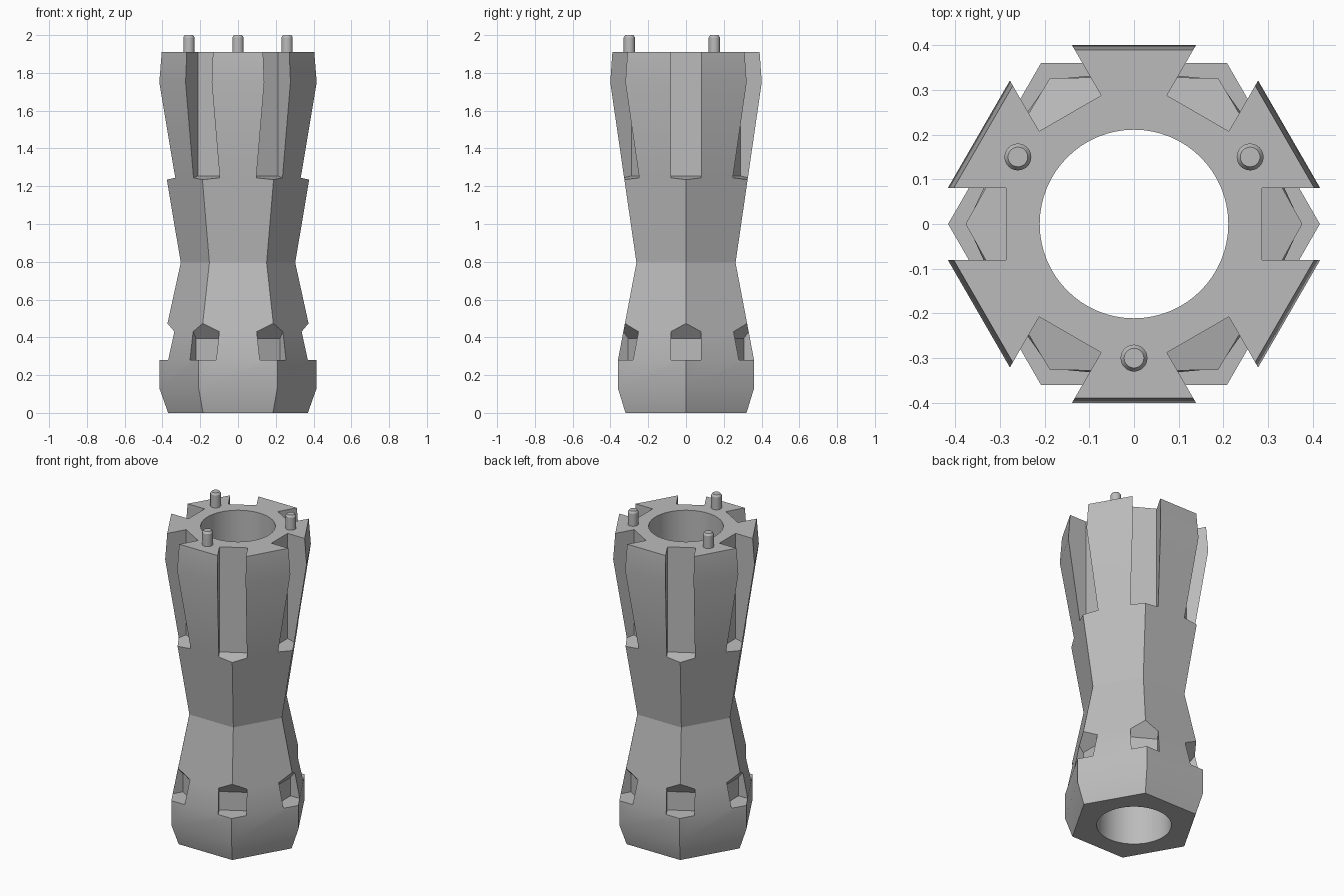
import bpy, bmesh
from math import cos, sin, pi, radians

if "Cube" in bpy.data.objects:
    bpy.data.objects.remove(bpy.data.objects["Cube"], do_unlink=True)

grey = bpy.data.materials.new("matte grey")
grey.use_nodes = True
colour = (0.5, 0.5, 0.5, 1)
grey.diffuse_color = colour
grey.node_tree.nodes["Principled BSDF"].inputs["Base Color"].default_value = colour


def make_object(name, bm):
    bmesh.ops.recalc_face_normals(bm, faces=bm.faces)
    mesh = bpy.data.meshes.new(name)
    bm.to_mesh(mesh)
    bm.free()
    mesh.materials.append(grey)
    obj = bpy.data.objects.new(name, mesh)
    bpy.context.collection.objects.link(obj)
    return obj


def smooth(obj, angle):
    bpy.ops.object.select_all(action="DESELECT")
    obj.select_set(True)
    bpy.context.view_layer.objects.active = obj
    bpy.ops.object.shade_smooth_by_angle(angle=radians(angle))


def add_lathe(bm, profile, sides, x=0, y=0):
    """Closed solid from (radius, z) rings."""
    rings = []
    for r, z in profile:
        rings.append([bm.verts.new((x + r * cos(2 * pi * i / sides),
                                    y + r * sin(2 * pi * i / sides), z))
                      for i in range(sides)])
    for low, high in zip(rings, rings[1:]):
        for i in range(sides):
            j = (i + 1) % sides
            bm.faces.new((low[i], low[j], high[j], high[i]))
    bm.faces.new(rings[0][::-1])
    bm.faces.new(rings[-1])


def add_wedge(bm, profile, half_width, angle):
    """Radial (radius, z) profile extruded sideways, turned to an angle."""
    c, s = cos(angle), sin(angle)
    a, b = [[bm.verts.new((r * c - t * s, r * s + t * c, z)) for r, z in profile]
            for t in (-half_width, half_width)]
    bm.faces.new(a)
    bm.faces.new(b[::-1])
    for i in range(len(a)):
        j = (i + 1) % len(a)
        bm.faces.new((a[i], b[i], b[j], a[j]))


# Waisted hexagonal body
bm = bmesh.new()
add_lathe(bm, [(0.37, 0), (0.416, 0.13), (0.416, 0.28), (0.303, 0.795),
               (0.463, 1.75), (0.45, 1.91)], 6)
body = make_object("hexagonal_body", bm)

# Round bore, tall corner slots and small lower notches, cut in one go
bm = bmesh.new()
add_lathe(bm, [(0.211, -0.1), (0.211, 2.1)], 64)
for k in range(6):
    add_wedge(bm, [(0.286, 1.255), (0.5, 1.207), (0.5, 2.1), (0.286, 2.1)],
              0.08, k * pi / 3)
    add_wedge(bm, [(0.307, 0.28), (0.5, 0.28), (0.5, 0.623), (0.307, 0.395)],
              0.08, k * pi / 3)
cutter = make_object("body_cutter", bm)
cutter.hide_render = True

cut = body.modifiers.new("openings", "BOOLEAN")
cut.operation = "DIFFERENCE"
cut.solver = "EXACT"
cut.object = cutter
bpy.ops.object.select_all(action="DESELECT")
body.select_set(True)
bpy.context.view_layer.objects.active = body
bpy.ops.object.modifier_apply(modifier=cut.name)
bpy.data.objects.remove(cutter, do_unlink=True)
smooth(body, 17.8)

# Three locating pins with chamfered tips
for name, angle in (("left_pin", 30), ("right_pin", 150), ("front_pin", 270)):
    a = radians(angle)
    bm = bmesh.new()
    add_lathe(bm, [(0.03, 1.9), (0.03, 1.988), (0.022, 2.0)], 32,
              0.3 * cos(a), 0.3 * sin(a))
    smooth(make_object(name, bm), 30)
